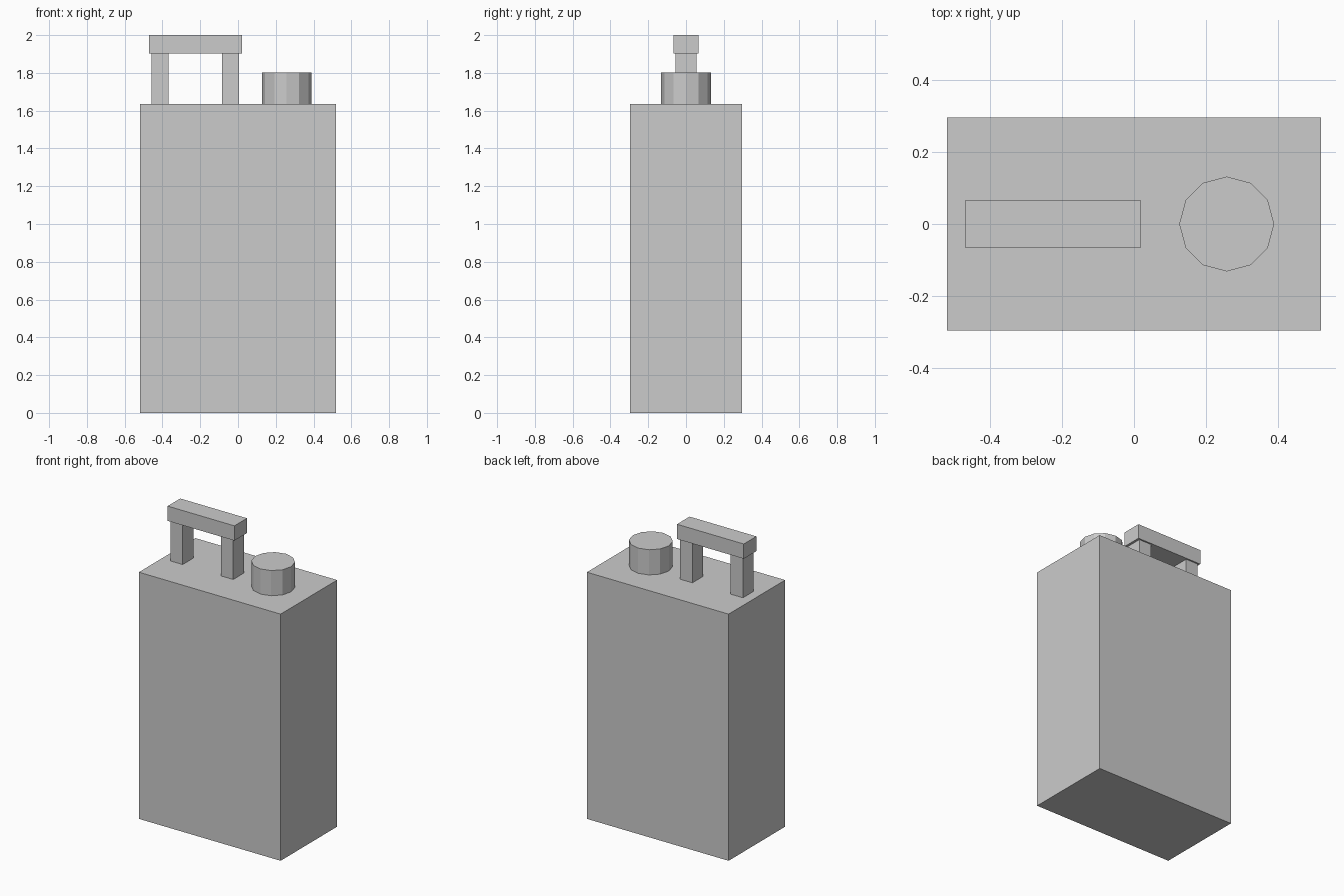
import bpy

if "Cube" in bpy.data.objects:
    bpy.data.objects.remove(bpy.data.objects["Cube"])

grey = bpy.data.materials.new("light_grey")
grey.diffuse_color = (0.6, 0.6, 0.6, 1)
grey.use_nodes = True
grey.node_tree.nodes["Principled BSDF"].inputs["Base Color"].default_value = grey.diffuse_color


def finish(name):
    obj = bpy.context.object
    obj.name = name
    obj.data.materials.clear()
    obj.data.materials.append(grey)
    return obj


def box(name, x0, x1, half_y, z0, z1):
    bpy.ops.mesh.primitive_cube_add(size=1, location=((x0 + x1) / 2, 0, (z0 + z1) / 2))
    bpy.context.object.scale = (x1 - x0, 2 * half_y, z1 - z0)
    bpy.ops.object.transform_apply(location=False, rotation=False, scale=True)
    return finish(name)


BODY_TOP = 1.636

# Canister body
box("body", -0.52, 0.52, 0.296, 0, BODY_TOP)

# Carrying handle: two posts and a grip bar
for side, x in (("left", -0.412), ("right", -0.041)):
    box("handle_post_" + side, x - 0.045, x + 0.045, 0.056, BODY_TOP, 1.902)
box("handle_grip", -0.47, 0.02, 0.066, 1.902, 2.0)

# Twelve-sided filler cap
bpy.ops.mesh.primitive_cylinder_add(vertices=12, radius=0.132, depth=1.803 - BODY_TOP,
                                    location=(0.258, 0, (1.803 + BODY_TOP) / 2))
finish("filler_cap")
